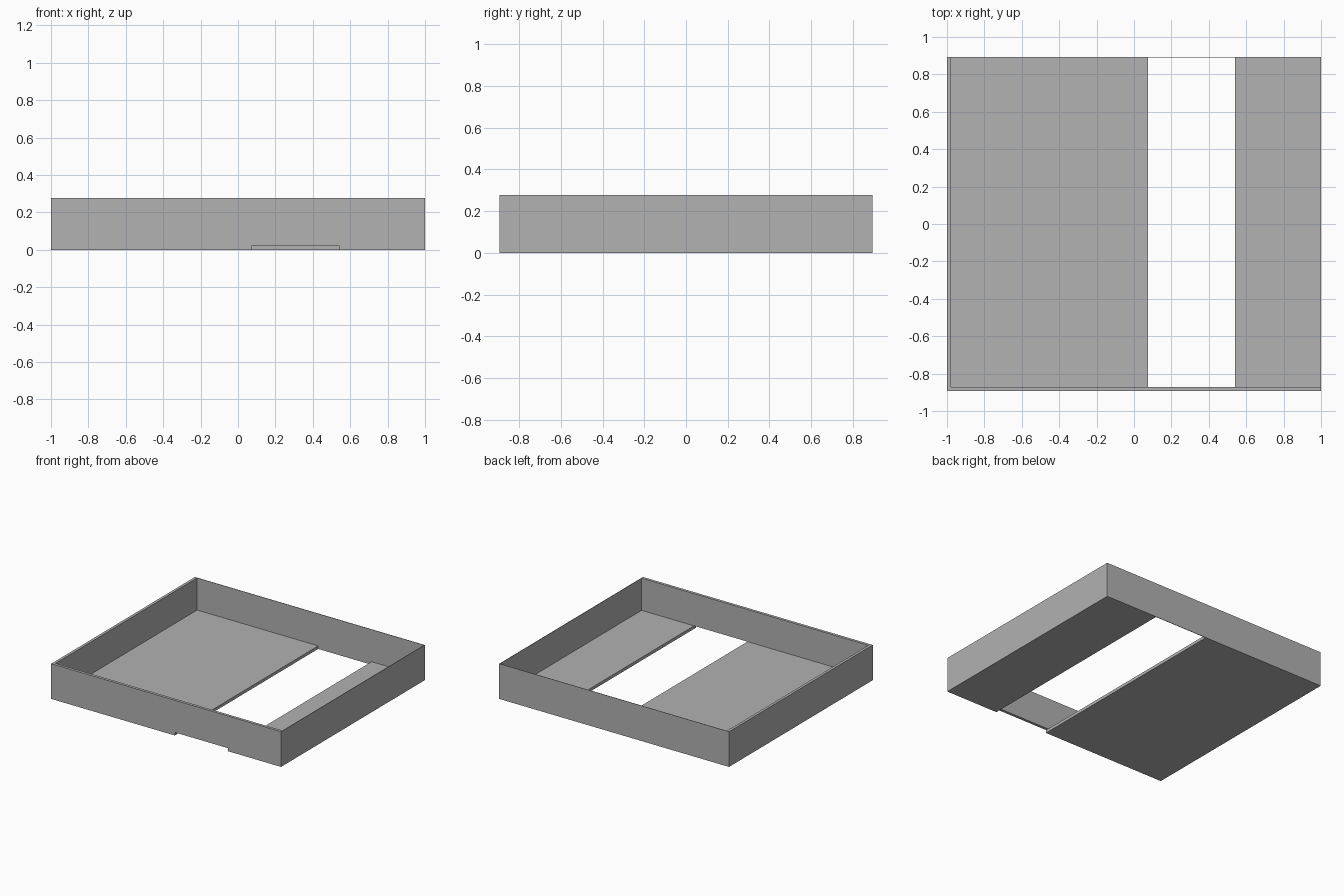
import bpy

cube = bpy.data.objects.get("Cube")
if cube:
    bpy.data.objects.remove(cube, do_unlink=True)

W, D, H = 1.0, 0.893, 0.277      # half width, half depth, height
THICK, THIN = 0.022, 0.004       # front/left-hand walls, back/right-hand walls
FLOOR = 0.024
SLOT = (0.075, 0.54)

grey = bpy.data.materials.new("plain grey")
grey.use_nodes = True
colour = (0.445, 0.445, 0.445, 1)
grey.diffuse_color = colour
grey.node_tree.nodes["Principled BSDF"].inputs["Base Color"].default_value = colour


def box(name, low, high):
    """Axis-aligned box between two corners."""
    bpy.ops.mesh.primitive_cube_add(size=1)
    obj = bpy.context.object
    obj.name = name
    for v in obj.data.vertices:
        v.co = [b if c > 0 else a for c, a, b in zip(v.co, low, high)]
    obj.data.materials.append(grey)
    return obj


def cut(target, cutter):
    """Subtract the cutter and discard it."""
    cutter.hide_render = True
    mod = target.modifiers.new("cut", "BOOLEAN")
    mod.operation = "DIFFERENCE"
    mod.solver = "EXACT"
    mod.object = cutter
    bpy.ops.object.select_all(action="DESELECT")
    target.select_set(True)
    bpy.context.view_layer.objects.active = target
    bpy.ops.object.modifier_apply(modifier=mod.name)
    bpy.data.objects.remove(cutter, do_unlink=True)


# Open tray: solid block hollowed from above
tray = box("tray", (-W, -D, 0), (W, D, H))
cut(tray, box("cavity_cutter", (-W + THICK, -D + THICK, FLOOR), (W - THIN, D - THIN, H + 0.1)))

# Slot through the floor, running out under the front wall
cut(tray, box("floor_slot_cutter", (SLOT[0], -D + THICK, -0.1), (SLOT[1], D - THIN, FLOOR + 0.05)))
cut(tray, box("front_notch_cutter", (SLOT[0], -D - 0.1, -0.1), (SLOT[1], -D + THICK + 0.05, FLOOR)))
